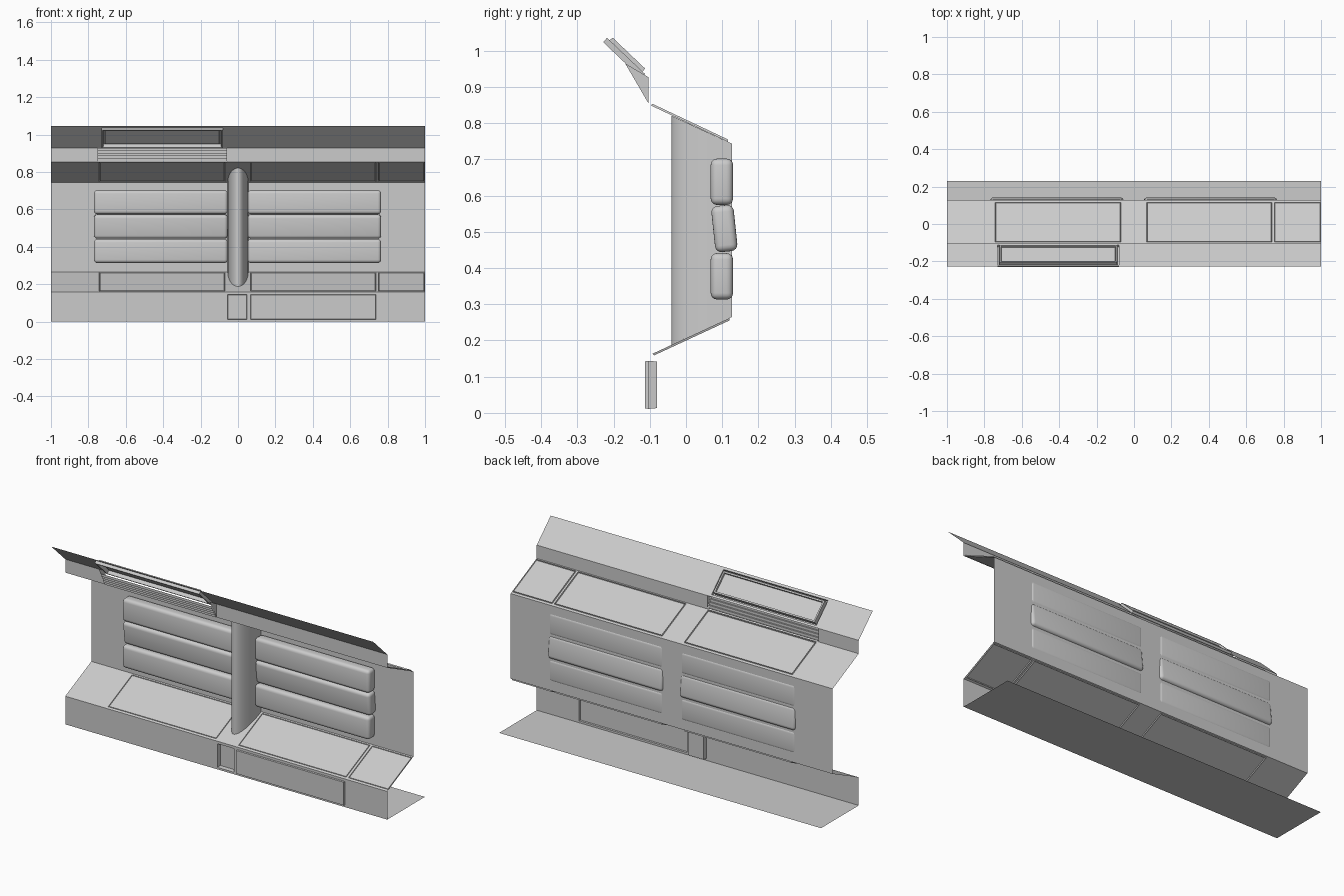
import bpy, bmesh, math
from mathutils import Matrix

if "Cube" in bpy.data.objects:
    bpy.data.objects.remove(bpy.data.objects["Cube"])

FRONT = -0.104
GROOVE = [(0.003, -0.006), (0.003, 0.006)]


def finish(bm, name, angle=None):
    mesh = bpy.data.meshes.new(name)
    bm.to_mesh(mesh)
    bm.free()
    ob = bpy.data.objects.new(name, mesh)
    bpy.context.collection.objects.link(ob)
    if angle:
        bpy.context.view_layer.objects.active = ob
        ob.select_set(True)
        bpy.ops.object.shade_smooth_by_angle(angle=math.radians(angle))
        ob.select_set(False)
    return ob


def strip(name, p0, p1, xs=(-1, 1), vs=(0, 1), cells={}):
    """Flat sheet along x between two (y, z) points; cells get inset steps, or None to cut out."""
    bm = bmesh.new()
    grid = [[bm.verts.new((x, p0[0] + (p1[0] - p0[0]) * v, p0[1] + (p1[1] - p0[1]) * v))
             for x in xs] for v in vs]
    faces = {}
    for j in range(len(vs) - 1):
        for i in range(len(xs) - 1):
            if cells.get((i, j), 0) is None:
                continue
            faces[i, j] = bm.faces.new((grid[j][i], grid[j][i + 1],
                                        grid[j + 1][i + 1], grid[j + 1][i]))
    bm.normal_update()
    for key, steps in cells.items():
        for thick, depth in steps or []:
            bmesh.ops.inset_individual(bm, faces=[faces[key]], thickness=thick, depth=depth)
            bm.normal_update()
    return finish(bm, name)


# Wall profile, floor to overhang
strip("floor", (0.23, 0), (FRONT, 0))
strip("kick_board", (FRONT, 0), (FRONT, 0.158),
      (-1, -0.055, 0.047, 0.067, 0.737, 1), (0, 0.07, 0.91, 1),
      {(1, 1): [(0.003, -0.024), (0.004, 0)], (3, 1): [(0.002, 0.009)]})
panel_xs = (-1, -0.742, -0.07, 0.067, 0.737, 0.75, 0.998, 1)
panel_vs = (0, 0.05, 0.97, 1)
panels = {(i, 1): GROOVE for i in (1, 3, 5)}
strip("bench_slope", (FRONT, 0.158), (0.127, 0.265), panel_xs, panel_vs, panels)
strip("back_wall", (0.127, 0.265), (0.127, 0.743))
strip("upper_slope", (0.127, 0.743), (FRONT, 0.852), panel_xs, panel_vs, panels)
strip("header", (FRONT, 0.852), (FRONT, 0.927), (-1, -0.75, -0.06, 1), (0, 1), {(1, 0): None})
strip("overhang", (FRONT, 0.927), (-0.228, 1.045),
      (-1, -0.73, -0.08, 1), (0, 0.07, 0.92, 1),
      {(1, 1): [(0.001, 0.016), (0.012, 0), (0.002, -0.027), (0.012, 0), (0.002, 0.01)]})

# Stepped louvres under the vent, with triangular cheeks
bm = bmesh.new()
steps, top = 5, (-0.145, 0.928)
path = [(FRONT, 0.855)]
for k in range(1, steps + 1):
    y = FRONT + (top[0] - FRONT) * k / steps
    path += [(y, path[-1][1]), (y, 0.855 + (top[1] - 0.855) * k / steps)]
rows = [[bm.verts.new((x, y, z)) for x in (-0.75, -0.06)] for y, z in path]
for a, b in zip(rows, rows[1:]):
    bm.faces.new((a[0], a[1], b[1], b[0]))
for x in (-0.75, -0.06):
    bm.faces.new([bm.verts.new((x, y, z)) for y, z in
                  ((FRONT, 0.855), (FRONT, 0.927), (-0.168, 0.965))])
finish(bm, "louvre")

# Rounded centre column trimmed to the two slopes
bm = bmesh.new()
rows = []
for k in range(25):
    t = math.pi * k / 24
    x, y = 0.055 * math.cos(t), 0.127 - 0.167 * math.sin(t)
    drop = (0.127 - y) * 0.463
    rows.append((bm.verts.new((x, y, 0.265 - drop)), bm.verts.new((x, y, 0.743 + drop))))
for a, b in zip(rows, rows[1:]):
    bm.faces.new((a[0], a[1], b[1], b[0]))
finish(bm, "centre_column", 40)

# Padded seat backs: three rows on each side, middle row tilted
for side, x0, x1 in (("left", -0.77, -0.055), ("right", 0.052, 0.765)):
    for row, y, z, tilt in (("lower", 0.099, 0.377, 0), ("middle", 0.106, 0.509, 6),
                            ("upper", 0.099, 0.638, 0)):
        bm = bmesh.new()
        bmesh.ops.create_cube(bm, size=1, matrix=Matrix.Translation(((x0 + x1) / 2, y, z))
                              @ Matrix.Rotation(math.radians(tilt), 4, 'X')
                              @ Matrix.Diagonal((x1 - x0, 0.062, 0.128, 1)))
        bmesh.ops.bevel(bm, geom=bm.edges[:], offset=0.018, segments=4, profile=0.5,
                        affect='EDGES')
        finish(bm, f"{side}_{row}_cushion", 60)
